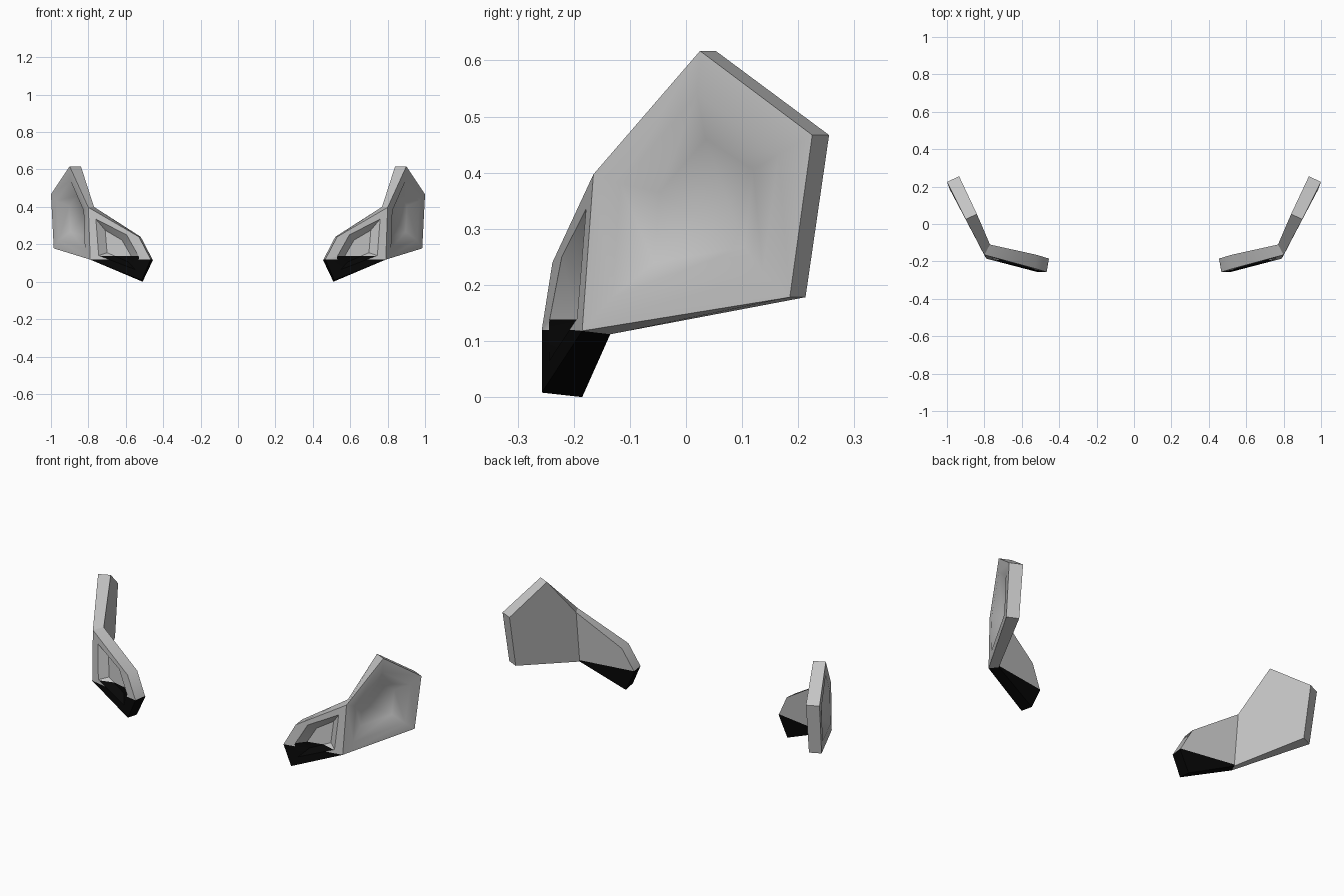
import bpy, bmesh, math
from mathutils import Vector

cube = bpy.data.objects.get("Cube")
if cube:
    bpy.data.objects.remove(cube)


def material(name, value):
    m = bpy.data.materials.new(name)
    m.use_nodes = True
    col = (value, value, value, 1)
    m.diffuse_color = col
    m.node_tree.nodes["Principled BSDF"].inputs["Base Color"].default_value = col
    return m


grey = material("light grey", 0.55)
black = material("black", 0.002)

# Corners shared by both panels: (outer, inner)
low = ((0.79, -0.185, 0.118), (0.765, -0.135, 0.112))
high = ((0.80, -0.165, 0.397), (0.77, -0.11, 0.40))

# Side panel: corners, recess rim and recess floor as (y, z)
side = [low,
        ((0.985, 0.185, 0.178), (0.925, 0.213, 0.178)),
        ((1.0, 0.225, 0.467), (0.935, 0.255, 0.467)),
        ((0.90, 0.025, 0.617), (0.84, 0.053, 0.617)),
        high]
side_rim = [(-0.132, 0.178), (0.137, 0.222), (0.165, 0.433), (0.02, 0.54), (-0.117, 0.38)]
side_floor = [(-0.057, 0.24), (0.105, 0.267), (0.12, 0.405), (0.035, 0.46), (-0.047, 0.365)]

# Front panel: corners, recess rim and recess floor as (x, z)
front = [high,
         ((0.53, -0.238, 0.24), (0.52, -0.165, 0.24)),
         ((0.467, -0.257, 0.12), (0.455, -0.185, 0.115)),
         ((0.515, -0.257, 0.008), (0.51, -0.185, 0.0)),
         low]
front_rim = [(0.76, 0.335), (0.595, 0.25), (0.528, 0.13), (0.55, 0.065), (0.745, 0.14)]
front_floor = [(0.71, 0.275), (0.62, 0.222), (0.57, 0.135), (0.585, 0.105), (0.70, 0.155)]


def cut(bm, faces, z):
    """Split faces at a height and paint everything below it black."""
    geom = set(faces)
    for f in faces:
        geom.update(f.edges)
        geom.update(f.verts)
    res = bmesh.ops.bisect_plane(bm, geom=list(geom), dist=0.002,
                                 plane_co=(0, 0, z), plane_no=(0, 0, 1))
    pieces = {g for g in res["geom"] if isinstance(g, bmesh.types.BMFace)}
    for f in pieces:
        f.material_index = int(f.calc_center_median().z < z)


def panel(name, corners, rim, floor, axis, depth, painted, mirrored):
    bm = bmesh.new()
    pts = [Vector(c[0]) for c in corners]
    n = len(pts)
    mid = sum(pts, Vector()) / n
    normal = sum((pts[i].cross(pts[(i + 1) % n]) for i in range(n)), Vector()).normalized()
    u = 1 - axis

    def on_plane(p, d):
        # Place a point on the panel plane, sunk by depth d
        v = mid.copy()
        v[u], v[2] = p
        v[axis] = mid[axis]
        v[axis] -= ((v - mid).dot(normal) + d) / normal[axis]
        return bm.verts.new(v)

    outer = [bm.verts.new(p) for p in pts]
    inner = [bm.verts.new(c[1]) for c in corners]
    top = [on_plane(p, 0) for p in rim]
    base = [on_plane(p, depth) for p in floor]
    shell, recess = [bm.faces.new(inner[::-1])], [bm.faces.new(base)]
    for i in range(n):
        j = (i + 1) % n
        shell.append(bm.faces.new((outer[i], outer[j], top[j], top[i])))
        recess.append(bm.faces.new((top[i], top[j], base[j], base[i])))
        # The last edge joins the neighbouring panel and stays open
        if j:
            shell.append(bm.faces.new((outer[j], outer[i], inner[i], inner[j])))

    # Dark lower part
    if painted:
        cut(bm, recess, 0.138)
        cut(bm, [f for f in shell if f.is_valid], 0.12)
    if mirrored:
        for v in bm.verts:
            v.co.x *= -1
        bmesh.ops.reverse_faces(bm, faces=bm.faces[:])

    mesh = bpy.data.meshes.new(name)
    bm.to_mesh(mesh)
    bm.free()
    mesh.materials.append(grey)
    mesh.materials.append(black)
    mesh.shade_smooth()
    mesh.set_sharp_from_angle(angle=math.radians(40))
    ob = bpy.data.objects.new(name, mesh)
    bpy.context.collection.objects.link(ob)


# Both sides of the pair
for label, mirrored in (("left", False), ("right", True)):
    panel(label + "_side_panel", side, side_rim, side_floor, 0, 0.04, False, mirrored)
    panel(label + "_front_panel", front, front_rim, front_floor, 1, 0.04, True, mirrored)
